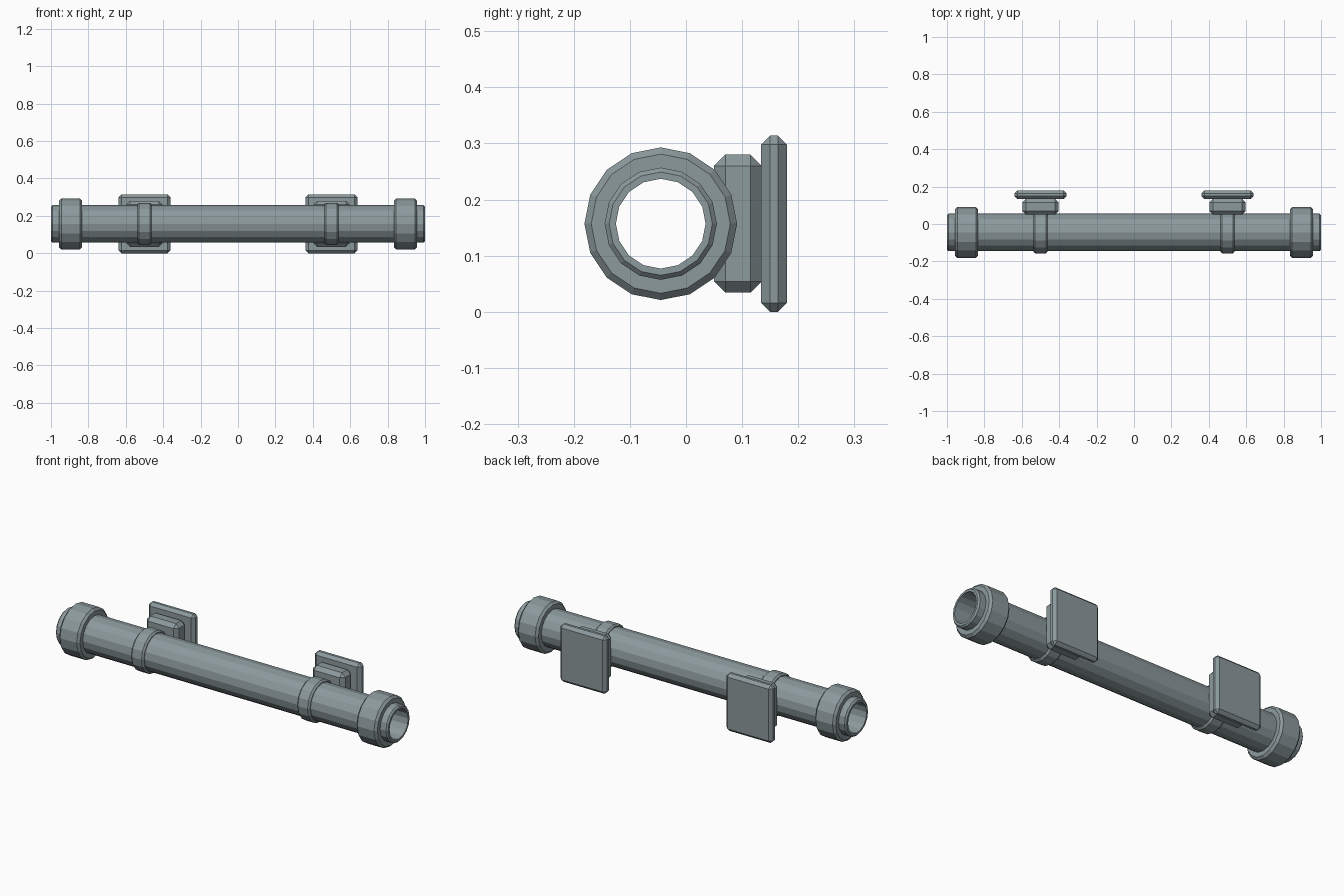
import bpy, bmesh, math

cube = bpy.data.objects.get("Cube")
if cube:
    bpy.data.objects.remove(cube, do_unlink=True)

AXIS_Y, AXIS_Z, SIDES = -0.045, 0.157, 16

steel = bpy.data.materials.new("blue_grey_steel")
steel.use_nodes = True
colour = (0.26, 0.32, 0.335, 1)
steel.diffuse_color = colour
steel.node_tree.nodes["Principled BSDF"].inputs["Base Color"].default_value = colour


def finish(name, bm):
    bmesh.ops.recalc_face_normals(bm, faces=bm.faces)
    mesh = bpy.data.meshes.new(name)
    bm.to_mesh(mesh)
    bm.free()
    mesh.materials.append(steel)
    obj = bpy.data.objects.new(name, mesh)
    bpy.context.collection.objects.link(obj)
    return obj


def ring(name, x, half, outer, inner, chamfer):
    """Hollow ring along x with chamfered outer rims."""
    profile = [(-half, inner), (-half, outer - chamfer), (-half + chamfer, outer),
               (half - chamfer, outer), (half, outer - chamfer), (half, inner)]
    bm = bmesh.new()
    loops = []
    for i in range(SIDES):
        a = math.tau * i / SIDES
        loops.append([bm.verts.new((x + px, AXIS_Y + r * math.cos(a), AXIS_Z + r * math.sin(a)))
                      for px, r in profile])
    n = len(profile)
    for i in range(SIDES):
        p, q = loops[i], loops[(i + 1) % SIDES]
        for j in range(n):
            k = (j + 1) % n
            bm.faces.new((p[j], p[k], q[k], q[j]))
    return finish(name, bm)


def block(name, x, y, size, chamfer):
    """Box with a single-step bevel on every edge."""
    bm = bmesh.new()
    bmesh.ops.create_cube(bm, size=1)
    bmesh.ops.scale(bm, vec=size, verts=bm.verts)
    bmesh.ops.translate(bm, vec=(x, y, AXIS_Z), verts=bm.verts)
    bmesh.ops.bevel(bm, geom=bm.edges[:], offset=chamfer, segments=1, affect='EDGES')
    return finish(name, bm)


# Hollow pipe
ring("pipe", 0, 1.0, 0.1, 0.08, 0.008)

# End collars, clamps and wall mounts on both sides
for side, s in (("left", 1), ("right", -1)):
    ring(side + "_end_collar", s * 0.895, 0.062, 0.136, 0.095, 0.012)
    ring(side + "_clamp", s * 0.5, 0.038, 0.113, 0.095, 0.009)
    block(side + "_mount_block", s * 0.5, 0.0925, (0.194, 0.085, 0.246), 0.02)
    block(side + "_wall_plate", s * 0.5, 0.157, (0.28, 0.046, 0.314), 0.016)
